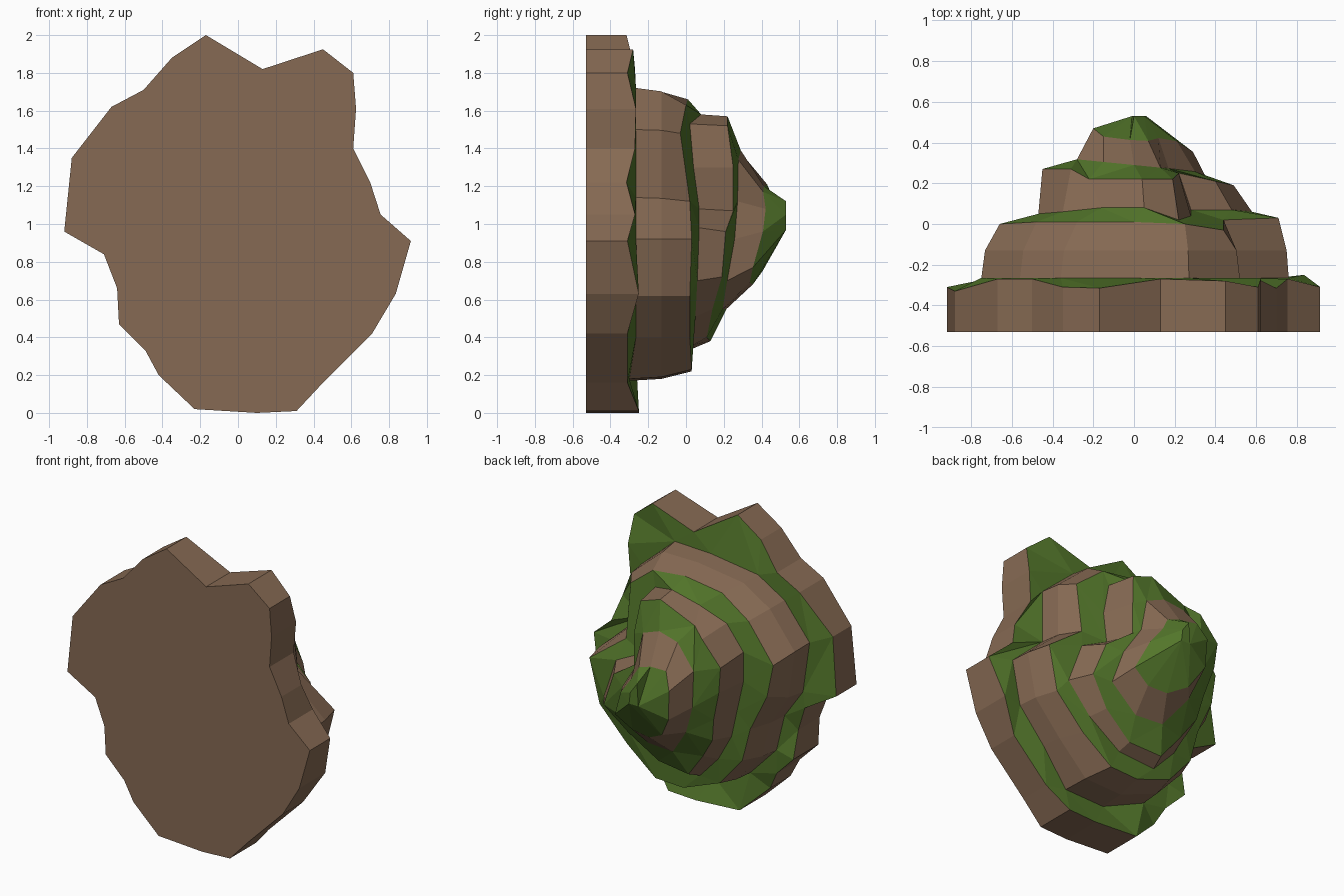
import bpy, bmesh, math

if "Cube" in bpy.data.objects:
    bpy.data.objects.remove(bpy.data.objects["Cube"])

# Materials
def material(name, col):
    m = bpy.data.materials.new(name)
    m.diffuse_color = (*col, 1)
    m.use_nodes = True
    m.node_tree.nodes["Principled BSDF"].inputs["Base Color"].default_value = m.diffuse_color
    return m

rock = material("brown rock", (0.240, 0.144, 0.087))
grass = material("moss green", (0.088, 0.184, 0.024))

# Outlines (x, z), clockwise from the top, seen from the front
base = [(-.17, 2), (.13, 1.82), (.45, 1.925), (.61, 1.80), (.625, 1.61), (.61, 1.40),
        (.70, 1.22), (.755, 1.05), (.915, .91), (.835, .63), (.71, .42), (.45, .16),
        (.31, .01), (.10, 0), (-.23, .02), (-.42, .20), (-.49, .33), (-.63, .47),
        (-.64, .66), (-.71, .84), (-.92, .96), (-.88, 1.35), (-.67, 1.62),
        (-.50, 1.71), (-.35, 1.88)]
low_a = [(0, 1.71), (.27, 1.72), (.52, 1.50), (.52, 1.14), (.76, .92),
         (.70, .62), (.51, .40), (.30, .18), (0, .17), (-.30, .29), (-.50, .50),
         (-.56, .75), (-.70, .95), (-.75, 1.30), (-.56, 1.54), (-.36, 1.66)]
low_b = [(0, 1.66), (.25, 1.63), (.44, 1.48), (.44, 1.12), (.71, .92),
         (.64, .62), (.43, .40), (.21, .23), (0, .22), (-.27, .32), (-.44, .52),
         (-.50, .75), (-.62, 1.0), (-.66, 1.22), (-.48, 1.48), (-.28, 1.62)]
mid_a = [(.05, 1.58), (.22, 1.53), (.28, 1.30), (.28, 1.08), (.48, .98), (.58, .70),
         (.40, .51), (.15, .36), (-.13, .34), (-.28, .50), (-.38, .68), (-.42, .86),
         (-.47, 1.08), (-.47, 1.28), (-.35, 1.45), (-.16, 1.53)]
mid_b = [(.04, 1.57), (.19, 1.52), (.22, 1.30), (.22, 1.07), (.40, .96), (.49, .72),
         (.34, .55), (.13, .40), (-.11, .38), (-.24, .55), (-.34, .70), (-.37, .86),
         (-.43, 1.07), (-.45, 1.25), (-.31, 1.41), (-.22, 1.46)]
top_a = [(0, 1.39), (.13, 1.34), (.17, 1.12), (.30, .92), (.36, .70), (.15, .55),
         (-.05, .55), (-.20, .75), (-.27, .95), (-.28, 1.20), (-.15, 1.36)]
top_b = [(-.02, 1.20), (.07, 1.17), (.12, 1.08), (.21, .96), (.29, .77), (.17, .69),
         (.03, .68), (-.10, .75), (-.19, .90), (-.20, 1.10), (-.15, 1.21)]
crown = [(0, 1.12), (.05, 1.05), (.06, .97), (-.01, .97)]

# Uneven rims and feet (y)
rim_y = [-.315, -.27, -.28, -.31, -.265, -.27, -.315, -.27, -.31, -.25, -.31, -.31,
         -.25, -.25, -.25, -.31, -.28, -.26, -.30, -.27, -.31, -.33, -.27, -.27, -.31]
low_y = [.01, 0, -.03, .02, .03, .02, .02, .03, .03, .02, .02, .02, .01, 0, .01, .01]
foot_y = [.08, .02, .04, .07, .07, .06, .05, .035, .035, .05, .05, .05,
          .05, .05, .06, .08]
mid_y = [.22, .22, .25, .25, .21, .19, .14, .11, .13, .16, .20, .23, .26, .27, .27, .22]

bm = bmesh.new()

def ring(pts, depth):
    """Outline lifted along y by a rule or a list."""
    if isinstance(depth, list):
        return [bm.verts.new((x, y, z)) for (x, z), y in zip(pts, depth)]
    return [bm.verts.new((x, depth(x, z), z)) for x, z in pts]

def wall(a, b):
    n = len(a)
    for i in range(n):
        k = (i + 1) % n
        bm.faces.new((a[i], a[k], b[k], b[i])).material_index = 0

def ledge(a, b):
    """Zip two outlines with different point counts, by angle."""
    def angle(v):
        return math.atan2(v.co.x - .02, v.co.z - 1.0)
    def near(d):
        return (d + math.pi) % math.tau - math.pi
    def unwrap(r, start):
        out = [start]
        for i in range(len(r)):
            out.append(out[-1] + near(angle(r[(i + 1) % len(r)]) - angle(r[i])))
        return out
    s = min(range(len(b)), key=lambda j: abs(near(angle(b[j]) - angle(a[0]))))
    b = b[s:] + b[:s]
    ta = unwrap(a, angle(a[0]))
    tb = unwrap(b, ta[0] + near(angle(b[0]) - angle(a[0])))
    i = j = 0
    na, nb = len(a), len(b)
    while i < na or j < nb:
        if j == nb or (i < na and ta[i + 1] <= tb[j + 1]):
            f = bm.faces.new((a[i % na], a[(i + 1) % na], b[j % nb]))
            i += 1
        else:
            f = bm.faces.new((a[i % na], b[(j + 1) % nb], b[j % nb]))
            j += 1
        f.material_index = 1

# Tier 1: flat-backed slab
r0 = ring(base, lambda x, z: -.53)
r1 = ring(base, rim_y)
bm.faces.new(r0).material_index = 0
wall(r0, r1)

# Tier 2, with a slight bulge halfway up
r2 = ring(low_a, lambda x, z: -.265 - .035 * (z < .2))
bulge = [(p[0] * .8 + q[0] * .2, p[1] * .8 + q[1] * .2) for p, q in zip(low_a, low_b)]
rm = ring(bulge, lambda x, z: -.13)
r3 = ring(low_b, low_y)
ledge(r1, r2)
wall(r2, rm)
wall(rm, r3)

# Tier 3
r4 = ring(mid_a, foot_y)
r5 = ring(mid_b, mid_y)
ledge(r3, r4)
wall(r4, r5)

# Tier 4 and mossy crown
r6 = ring(top_a, lambda x, z: .29 - .10 * x - .4 * (z - 1) ** 2 * (z < 1))
r7 = ring(top_b, lambda x, z: .44 - .15 * x - .8 * (z - 1) ** 2 * (z < 1)
          - .3 * max(0, z - 1.1))
r8 = ring(crown, lambda x, z: .53)
ledge(r5, r6)
wall(r6, r7)
ledge(r7, r8)
bm.faces.new(r8).material_index = 1

bmesh.ops.recalc_face_normals(bm, faces=bm.faces)
mesh = bpy.data.meshes.new("terraced_rock")
bm.to_mesh(mesh)
bm.free()
mesh.materials.append(rock)
mesh.materials.append(grass)
obj = bpy.data.objects.new("terraced_rock", mesh)
bpy.context.collection.objects.link(obj)
